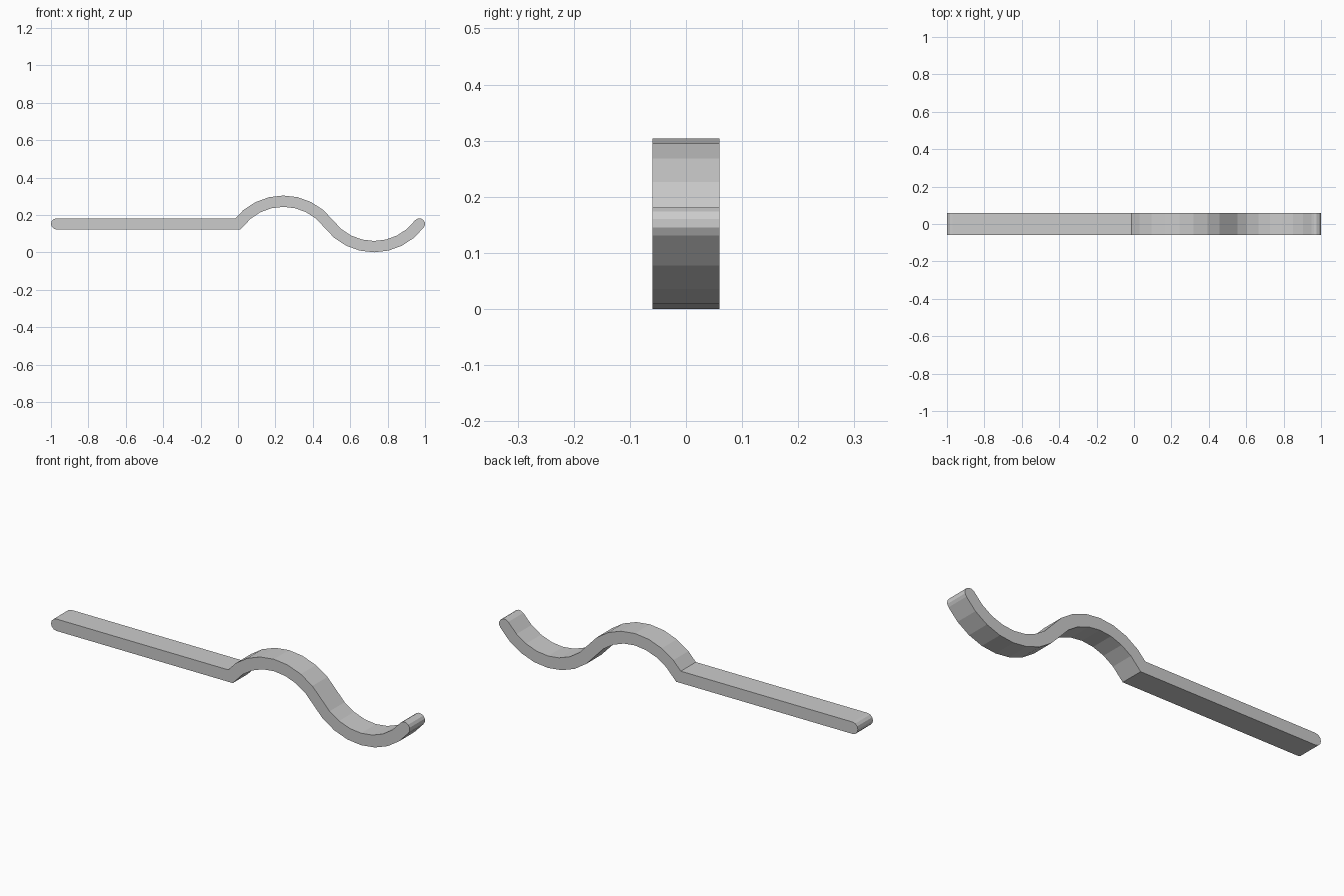
import bpy
import bmesh
from math import asin, cos, sin, pi, atan2
from mathutils import Vector

cube = bpy.data.objects.get("Cube")
if cube:
    bpy.data.objects.remove(cube, do_unlink=True)

HALF_THICK = 0.03
HALF_WIDTH = 0.06
MID_Z = 0.152
CHORD = 0.485
RISE = 0.1215
ARC_STEPS = 8
CAP_STEPS = 6


def arc_points(start_x, side):
    """Points of one wave bow, after its start; side is 1 for up, -1 for down."""
    half = CHORD / 2
    radius = (half * half + RISE * RISE) / (2 * RISE)
    sweep = asin(half / radius)
    pts = []
    for i in range(1, ARC_STEPS + 1):
        a = -sweep + 2 * sweep * i / ARC_STEPS
        pts.append(Vector((start_x + half + radius * sin(a),
                           MID_Z + side * radius * (cos(a) - cos(sweep)))))
    return pts


def cap(centre, direction):
    """Half-round end, turning anticlockwise about the outward direction."""
    base = atan2(direction.y, direction.x) - pi / 2
    return [centre + HALF_THICK * Vector((cos(base + pi * i / CAP_STEPS),
                                          sin(base + pi * i / CAP_STEPS)))
            for i in range(CAP_STEPS + 1)]


# Centre line: straight handle, then an upward and a downward bow
path = [Vector((-0.97, MID_Z)), Vector((0, MID_Z))]
path += arc_points(0, 1) + arc_points(CHORD, -1)

# Mitred offsets on both sides of the centre line
upper, lower = [], []
for before, here, after in zip(path, path[1:], path[2:]):
    d1, d2 = (here - before).normalized(), (after - here).normalized()
    n1, n2 = Vector((-d1.y, d1.x)), Vector((-d2.y, d2.x))
    mitre = (n1 + n2) * HALF_THICK / (1 + n1.dot(n2))
    upper.append(here + mitre)
    lower.append(here - mitre)

outline = lower + cap(path[-1], path[-1] - path[-2])
outline += upper[::-1] + cap(path[0], path[0] - path[1])

# Extrude the outline across the width
bm = bmesh.new()
face = bm.faces.new([bm.verts.new((p.x, -HALF_WIDTH, p.y)) for p in outline])
result = bmesh.ops.extrude_face_region(bm, geom=[face], use_keep_orig=True)
moved = [g for g in result["geom"] if isinstance(g, bmesh.types.BMVert)]
bmesh.ops.translate(bm, verts=moved, vec=(0, 2 * HALF_WIDTH, 0))
bmesh.ops.recalc_face_normals(bm, faces=bm.faces)
mesh = bpy.data.meshes.new("wavy_lever")
bm.to_mesh(mesh)
bm.free()

# Plain grey finish
grey = bpy.data.materials.new("light_grey")
grey.use_nodes = True
colour = (0.6, 0.6, 0.6, 1)
grey.diffuse_color = colour
grey.node_tree.nodes["Principled BSDF"].inputs["Base Color"].default_value = colour
mesh.materials.append(grey)

lever = bpy.data.objects.new("wavy_lever", mesh)
bpy.context.collection.objects.link(lever)
